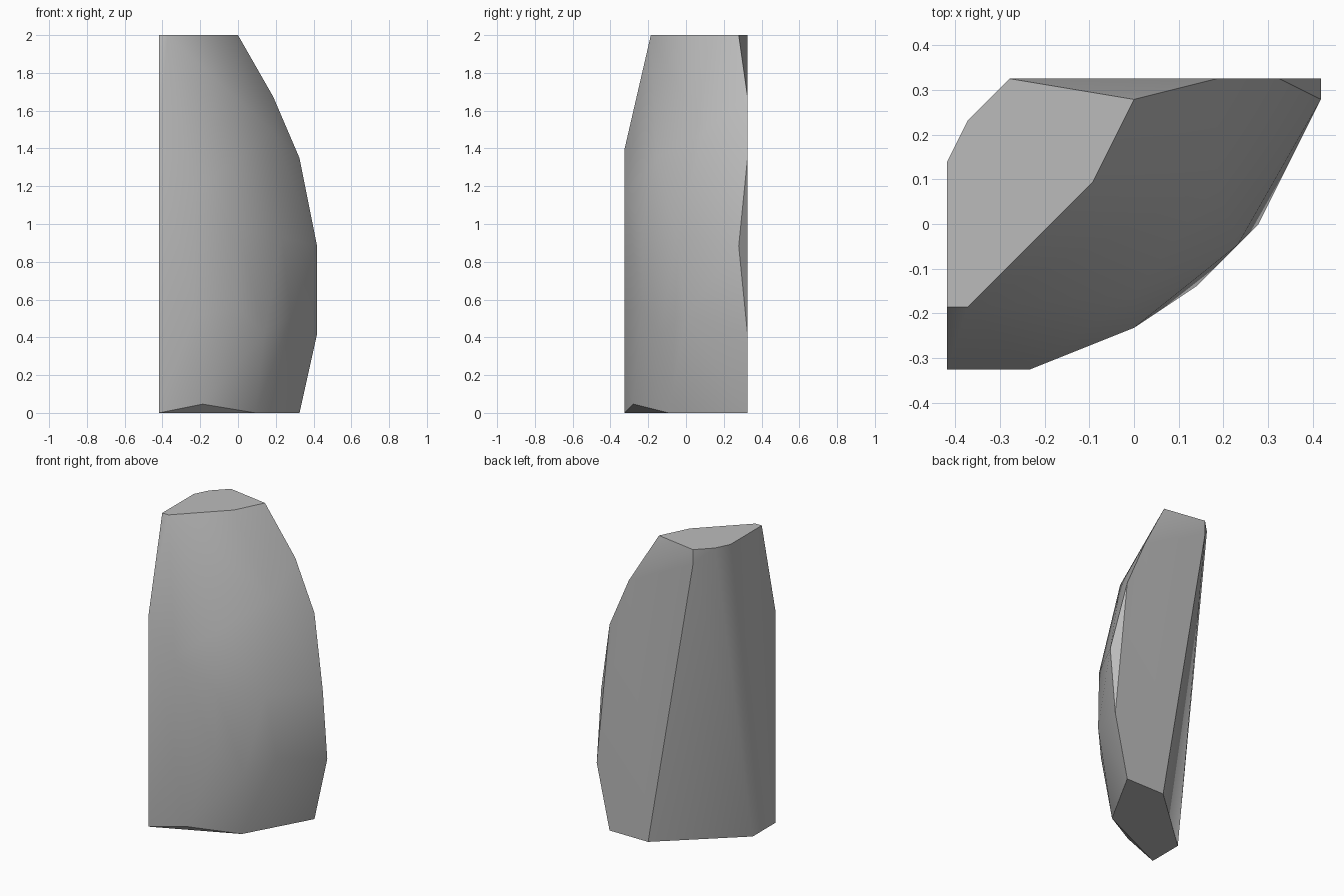
import bpy
import bmesh
import math

# Remove the default cube only
default_cube = bpy.data.objects.get("Cube")
if default_cube:
    bpy.data.objects.remove(default_cube, do_unlink=True)

UNIT = 2 / 43  # size of one design grid step


def make_material(name, value):
    material = bpy.data.materials.new(name)
    material.use_nodes = True
    colour = (value, value, value, 1)
    material.diffuse_color = colour
    shader = material.node_tree.nodes["Principled BSDF"]
    shader.inputs["Base Color"].default_value = colour
    shader.inputs["Roughness"].default_value = 0.8
    return material


def make_hull(name, corner_groups, material):
    """Wrap a convex, faceted solid around groups of corner points."""
    bm = bmesh.new()
    for corners in corner_groups:
        for corner in corners:
            bm.verts.new([value * UNIT for value in corner])
    result = bmesh.ops.convex_hull(bm, input=bm.verts[:])
    unused = {v for key in ("geom_interior", "geom_unused") for v in result[key]
              if isinstance(v, bmesh.types.BMVert)}
    bmesh.ops.delete(bm, geom=list(unused), context="VERTS")
    bmesh.ops.dissolve_limit(bm, angle_limit=math.radians(0.5),
                             verts=bm.verts[:], edges=bm.edges[:])
    bmesh.ops.recalc_face_normals(bm, faces=bm.faces[:])

    mesh = bpy.data.meshes.new(name)
    bm.to_mesh(mesh)
    bm.free()
    mesh.materials.append(material)
    obj = bpy.data.objects.new(name, mesh)
    bpy.context.collection.objects.link(obj)
    return obj


# Flat cut outlines at the top and bottom of the rock
top_cut = [(x, y, 43) for x, y in
           ((-9, -4), (-8, -4), (-2, 2), (0, 6), (-6, 7), (-8, 5), (-9, 3))]
bottom_cut = [(x, y, 0) for x, y in
              ((-9, -7), (2, -2), (7, 7), (1, 7), (-9, -2))]

# Chipped corners along the back and the bulging side
back_edge = [(-6, 7, 41), (4, 7, 36), (7, 7, 29), (9, 6, 19), (9, 7, 9)]
side_bulge = [(4, 2, 32), (5, -1, 20), (6, 0, 11), (3, -3, 9)]

# Rounded front, from the low chip up to the shoulder
front_bulge = [(-4, -6, 1), (-5, -7, 11), (-5, -7, 25), (-9, -7, 30),
               (0, -5, 12), (0, -5, 21), (0, -3.4, 29)]

rock = make_hull("rock",
                 (top_cut, bottom_cut, back_edge, side_bulge, front_bulge),
                 make_material("stone grey", 0.5))

# Soft shading across shallow facets, crisp at the cuts
bpy.ops.object.select_all(action="DESELECT")
rock.select_set(True)
bpy.context.view_layer.objects.active = rock
bpy.ops.object.shade_smooth_by_angle(angle=math.radians(35))
